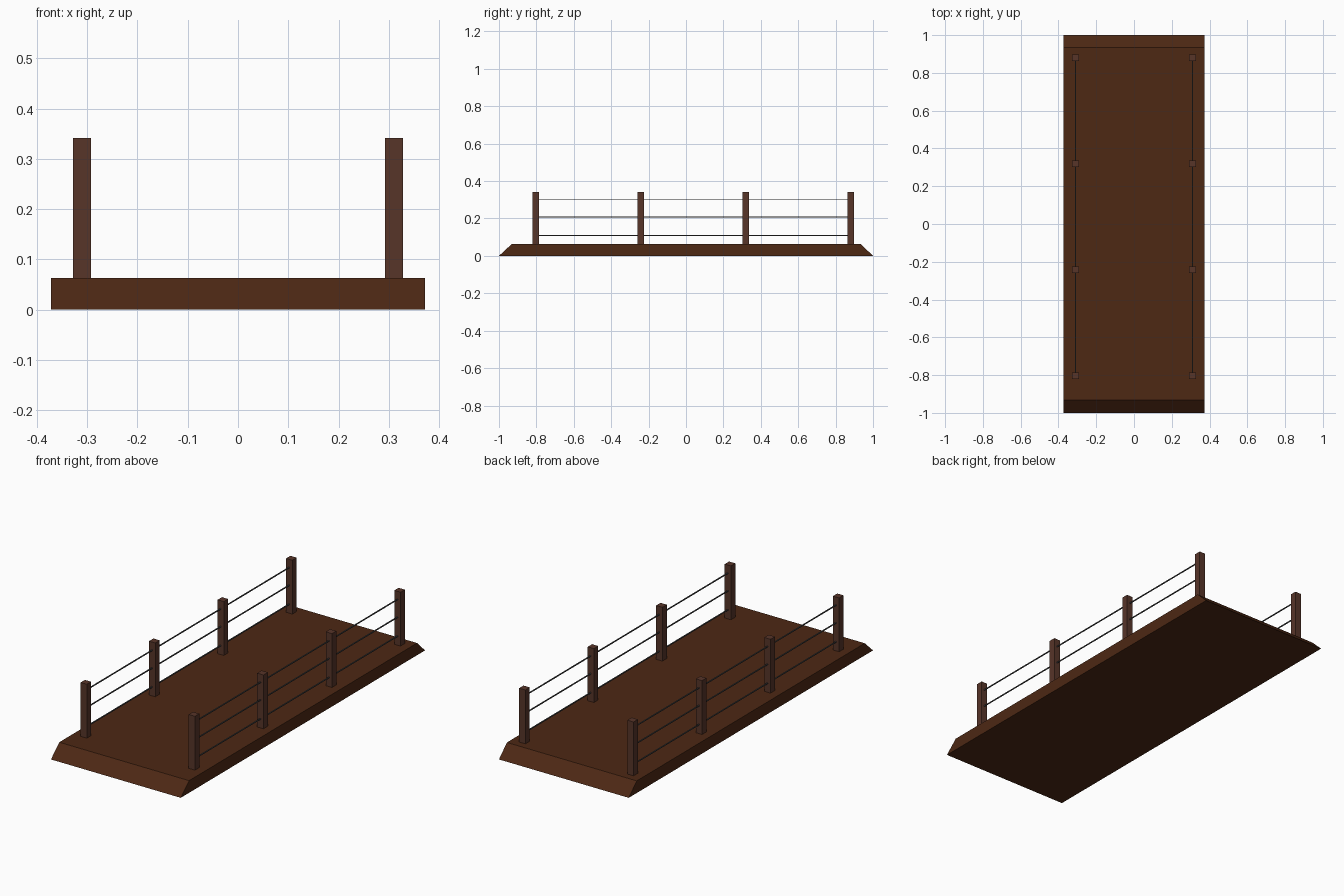
import bpy, bmesh
from mathutils import Vector

if "Cube" in bpy.data.objects:
    bpy.data.objects.remove(bpy.data.objects["Cube"])


def material(name, color):
    m = bpy.data.materials.new(name)
    m.diffuse_color = (*color, 1)
    m.use_nodes = True
    m.node_tree.nodes["Principled BSDF"].inputs["Base Color"].default_value = m.diffuse_color
    return m


DECK = material("deck_wood", (0.075, 0.021, 0.007))
POST = material("post_wood", (0.095, 0.035, 0.022))
WIRE = material("wire_grey", (0.08, 0.08, 0.08))


def finish(name, bm, mat):
    bmesh.ops.recalc_face_normals(bm, faces=bm.faces)
    me = bpy.data.meshes.new(name)
    bm.to_mesh(me)
    bm.free()
    me.materials.append(mat)
    ob = bpy.data.objects.new(name, me)
    bpy.context.collection.objects.link(ob)
    return ob


def extruded(name, profile, axis_vec, mat):
    """Extrude a closed 3D profile along a vector."""
    bm = bmesh.new()
    face = bm.faces.new([bm.verts.new(p) for p in profile])
    ext = bmesh.ops.extrude_face_region(bm, geom=[face])
    verts = [v for v in ext["geom"] if isinstance(v, bmesh.types.BMVert)]
    bmesh.ops.translate(bm, verts=verts, vec=Vector(axis_vec))
    return finish(name, bm, mat)


# Deck: side profile with ramped ends, extruded across the width
HALF_W, DECK_H = 0.372, 0.063
side = [(-1, 0), (1, 0), (0.935, DECK_H), (-0.932, DECK_H)]
extruded("deck", [(-HALF_W, y, z) for y, z in side], (2 * HALF_W, 0, 0), DECK)

# Railing posts and wires on both sides
RAIL_X, POST_R, POST_TOP, WIRE_R = 0.31, 0.0178, 0.342, 0.0025
post_ys = [-0.803 + i * 0.561 for i in range(4)]
corners = [(-1, -1), (1, -1), (1, 1), (-1, 1)]

for side_name, s in (("left", -1), ("right", 1)):
    x = s * RAIL_X
    for i, y in enumerate(post_ys):
        base = [(x + a * POST_R, y + b * POST_R, DECK_H - 0.003) for a, b in corners]
        extruded(f"{side_name}_post_{i + 1}", base, (0, 0, POST_TOP - DECK_H + 0.003), POST)
    for i, z in enumerate((0.11, 0.208, 0.3)):
        ends = [(x + a * WIRE_R, post_ys[0], z + b * WIRE_R) for a, b in corners]
        extruded(f"{side_name}_wire_{i + 1}", ends, (0, post_ys[-1] - post_ys[0], 0), WIRE)
